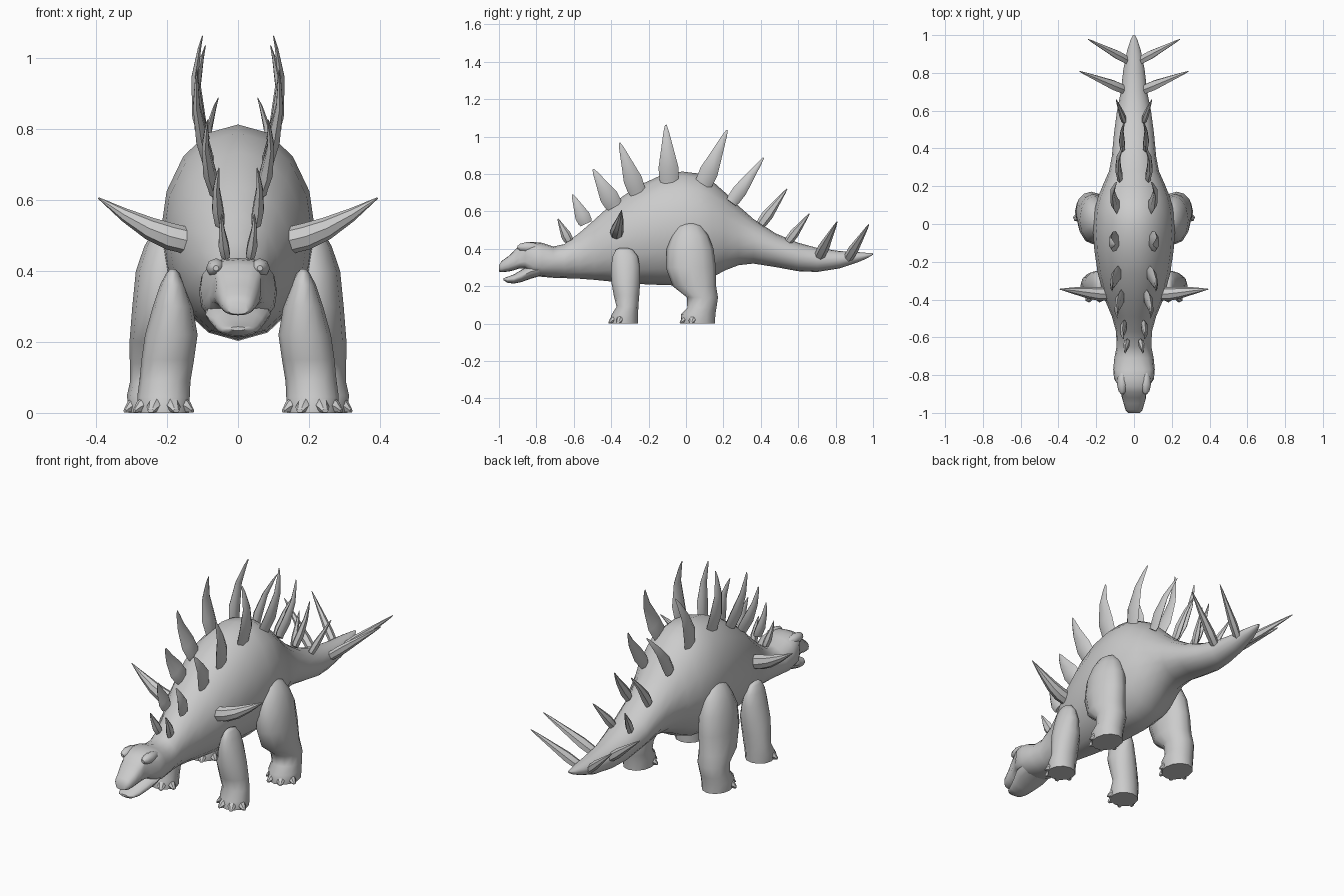
import bpy, bmesh, math
from mathutils import Vector

skin = bpy.data.materials.new("grey_skin")
skin.diffuse_color = (0.6, 0.6, 0.6, 1)


def loft(name, rings, angle=50):
    """Skin a list of vertex rings and cap both ends."""
    bm = bmesh.new()
    rows = [[bm.verts.new(p) for p in r] for r in rings]
    n = len(rows[0])
    for a, b in zip(rows, rows[1:]):
        for i in range(n):
            j = (i + 1) % n
            bm.faces.new((a[i], a[j], b[j], b[i]))
    bm.faces.new(rows[0][::-1])
    bm.faces.new(rows[-1])
    bmesh.ops.recalc_face_normals(bm, faces=bm.faces)
    me = bpy.data.meshes.new(name)
    bm.to_mesh(me)
    bm.free()
    me.materials.append(skin)
    ob = bpy.data.objects.new(name, me)
    bpy.context.collection.objects.link(ob)
    bpy.ops.object.select_all(action='DESELECT')
    ob.select_set(True)
    bpy.context.view_layer.objects.active = ob
    bpy.ops.object.shade_smooth_by_angle(angle=math.radians(angle))
    return ob


def ellipse(c, u, v, n, power=1.0):
    """Ring round c with half axes u and v; power below 1 makes it boxier."""
    pts = []
    for i in range(n):
        t = 2 * math.pi * i / n
        cs, sn = math.cos(t), math.sin(t)
        pts.append(Vector(c) + Vector(u) * math.copysign(abs(cs) ** power, cs)
                   + Vector(v) * math.copysign(abs(sn) ** power, sn))
    return pts


def section(y, w, lo, hi, power=1.0):
    return ellipse((0, y, (lo + hi) / 2), (w, 0, 0), (0, 0, (hi - lo) / 2), 16, power)


# body, neck, tail and upper head: y, half width, bottom, top
body = [(-1.0, .03, .278, .312), (-.985, .045, .275, .335), (-.95, .055, .278, .36),
        (-.92, .064, .285, .388), (-.89, .082, .295, .418), (-.86, .098, .295, .432),
        (-.82, .107, .262, .437), (-.77, .11, .25, .432), (-.71, .104, .245, .412),
        (-.65, .092, .243, .425), (-.57, .095, .24, .485), (-.49, .117, .234, .555),
        (-.4, .155, .225, .637), (-.26, .192, .212, .735), (-.14, .21, .207, .79),
        (-.02, .218, .203, .813), (.07, .21, .215, .802), (.14, .192, .247, .762),
        (.21, .163, .285, .7), (.28, .132, .312, .63), (.36, .117, .321, .56),
        (.48, .106, .302, .482), (.6, .09, .28, .432), (.7, .07, .276, .405),
        (.82, .056, .295, .388), (.92, .036, .328, .382), (.97, .02, .35, .378),
        (1.0, .006, .368, .376)]
rings = [section(y, w, lo, hi, .8 if y < -.75 else 1.0) for y, w, lo, hi in body]
# eye sockets pressed into the sides of the head
for r in rings:
    for p in r:
        for s in (-1, 1):
            d = (p - Vector((s * .1, -.875, .365))).length
            if d < .06:
                p.x -= s * .03 * (1 - d / .06)
loft("body", rings)

# lower jaw
jaw = [(-.975, .022, .232, .243), (-.955, .045, .218, .25), (-.92, .058, .214, .263),
       (-.88, .072, .222, .287), (-.83, .092, .24, .315), (-.76, .09, .26, .33)]
loft("lower_jaw", [section(*j) for j in jaw])

# cheek corners of the mouth and brow ridges
for s, side in ((-1, "left"), (1, "right")):
    brow = [(-.9, .008), (-.885, .02), (-.85, .028), (-.81, .024), (-.77, .006)]
    loft(side + "_brow", [ellipse((s * .062, y, .408), (r, 0, 0), (0, 0, r), 8) for y, r in brow])

# legs: z, centre x, centre y, half width, half depth
rear = [(0, .235, .065, .074, .09), (.05, .235, .065, .078, .092), (.085, .232, .085, .073, .078),
        (.14, .227, .088, .078, .083), (.2, .222, .045, .084, .116), (.3, .216, .026, .082, .134),
        (.4, .208, .022, .08, .125), (.47, .2, .022, .064, .098), (.52, .19, .02, .045, .066),
        (.542, .18, .02, .02, .03)]
front = [(0, .21, -.33, .072, .072), (.045, .21, -.328, .074, .072), (.09, .206, -.313, .072, .058),
         (.15, .198, -.318, .074, .068), (.22, .188, -.322, .074, .077), (.3, .184, -.323, .056, .078),
         (.36, .184, -.325, .036, .068), (.395, .184, -.33, .018, .045), (.405, .184, -.335, .008, .02)]
for s, side in ((-1, "left"), (1, "right")):
    for kind, leg in (("rear", rear), ("front", front)):
        loft(f"{side}_{kind}_leg", [ellipse((s * x, y, z), (rx, 0, 0), (0, ry, 0), 12)
                                    for z, x, y, rx, ry in leg])
        # toes fanned along the front of the foot
        _, fx, fy, rx, ry = leg[0]
        for i, deg in enumerate((-68, -24, 24, 68)):
            a = math.radians(deg)
            out = Vector((math.sin(a), -math.cos(a), 0))
            across = Vector((out.y, -out.x, 0))
            c = Vector((s * fx + out.x * rx * .82, fy + out.y * ry * .82, 0))
            steps = [(0, .02, .05), (.018, .018, .034), (.03, .01, .012)]
            loft(f"{side}_{kind}_toe_{i + 1}",
                 [ellipse(c + out * d + Vector((0, 0, h / 2)), across * w, (0, 0, h / 2), 6)
                  for d, w, h in steps], 30)


def spike(name, base, tip, width, thick, bow=0.0):
    """Flattened blade, widest low down and tapering to a blunt tip."""
    base, tip = Vector(base), Vector(tip)
    axis = (tip - base).normalized()
    side = Vector((1, 0, 0)) if abs(axis.x) < .9 else Vector((0, 0, 1))
    u = axis.cross(side).normalized()
    v = u.cross(axis).normalized()
    steps = ((-.08, .8), (.0, .95), (.22, 1.0), (.6, .58), (.88, .27), (1, .08))
    sx = math.copysign(1, base.x)
    loft(name, [ellipse(base.lerp(tip, t) + Vector((sx * bow * math.sin(math.pi * max(t, 0)), 0, 0)),
                        u * width / 2 * f, v * thick / 2 * f, 6) for t, f in steps], 40)


# paired back plates: base x y z, tip x y z, width, outward bow
plates = [((.036, -.63, .45), (.046, -.685, .56), .055, .004),
          ((.052, -.54, .545), (.054, -.607, .69), .08, .008),
          ((.068, -.39, .64), (.085, -.497, .826), .1, .015),
          ((.085, -.265, .715), (.115, -.355, .967), .1, .015),
          ((.095, -.09, .77), (.1, -.108, 1.063), .107, .025),
          ((.09, .095, .75), (.092, .22, 1.035), .1, .025),
          ((.075, .255, .665), (.056, .415, .887), .075, .02),
          ((.06, .41, .545), (.05, .54, .72), .06, .01),
          ((.055, .555, .45), (.095, .66, .588), .05, .0)]
for s, side in ((-1, "left"), (1, "right")):
    for i, (b, t, w, bow) in enumerate(plates):
        spike(f"{side}_back_plate_{i + 1}", (s * b[0], b[1], b[2]), (s * t[0], t[1], t[2]),
              w, .024 + w * .14, bow)
    # tail spikes
    spike(side + "_tail_spike_1", (s * .06, .715, .365), (s * .288, .808, .545), .06, .045)
    spike(side + "_tail_spike_2", (s * .04, .87, .355), (s * .243, .978, .53), .055, .04)
    # shoulder spike, curving upward
    path = [(.14, -.37, .485, .036), (.19, -.37, .497, .036), (.25, -.363, .52, .03),
            (.32, -.353, .558, .018), (.394, -.345, .606, .002)]
    loft(side + "_shoulder_spike",
         [ellipse((s * x, y, z), (0, r, 0), (-s * r * .35, 0, r), 8) for x, y, z, r in path], 40)
